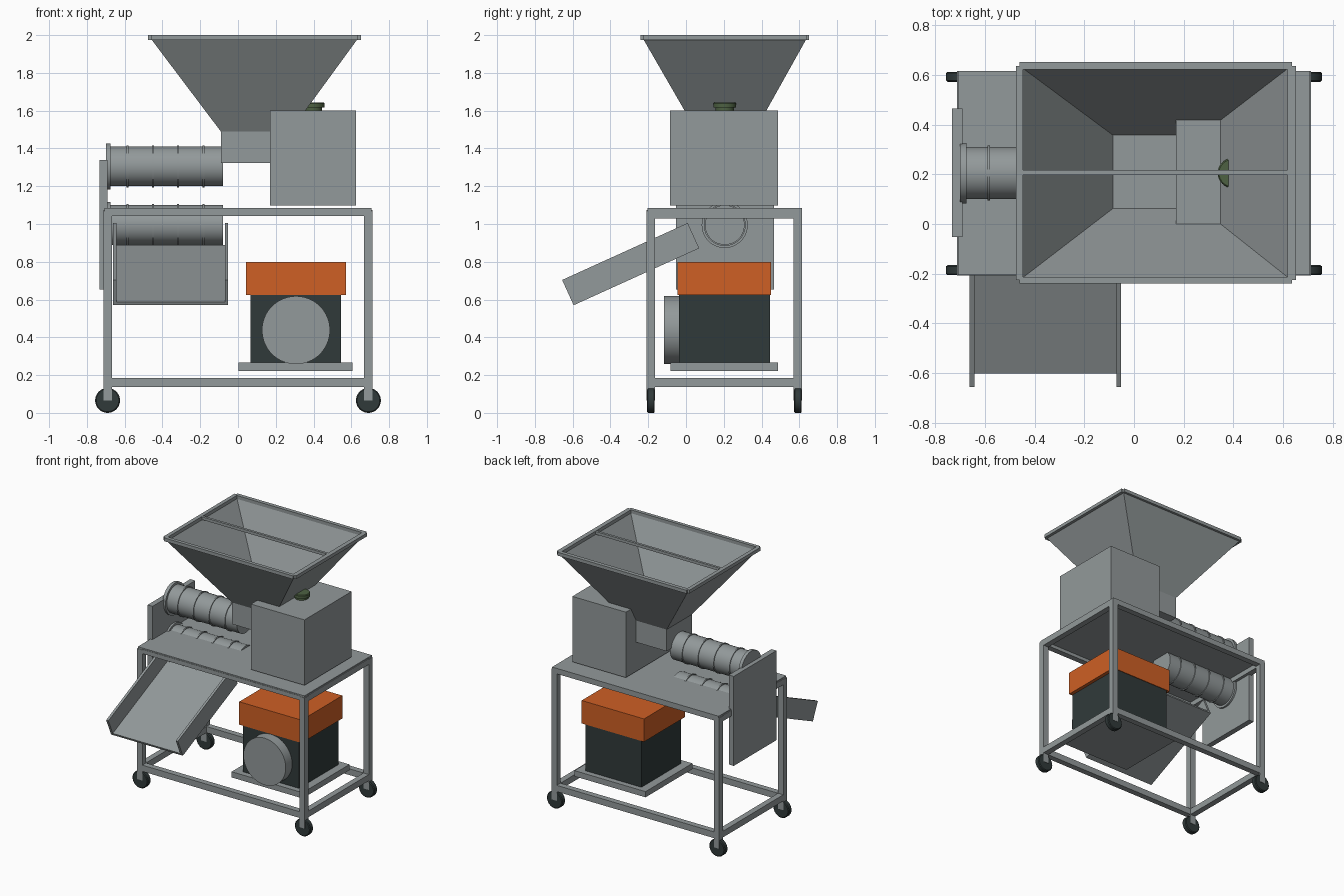
import bpy, bmesh, math
from mathutils import Matrix, Vector

old = bpy.data.objects.get("Cube")
if old:
    bpy.data.objects.remove(old, do_unlink=True)


def material(name, rgb):
    m = bpy.data.materials.new(name)
    m.use_nodes = True
    m.diffuse_color = (*rgb, 1)
    m.node_tree.nodes["Principled BSDF"].inputs["Base Color"].default_value = (*rgb, 1)
    return m


STEEL = material("steel_grey", (0.29, 0.32, 0.325))
DARK = material("charcoal", (0.03, 0.042, 0.042))
ORANGE = material("orange", (0.62, 0.115, 0.018))
GREEN = material("dark_green", (0.075, 0.12, 0.055))


def finish(name, bm, mat, smooth=False):
    mesh = bpy.data.meshes.new(name)
    bmesh.ops.recalc_face_normals(bm, faces=bm.faces)
    bm.to_mesh(mesh)
    bm.free()
    mesh.materials.append(mat)
    ob = bpy.data.objects.new(name, mesh)
    bpy.context.collection.objects.link(ob)
    if smooth:
        bpy.ops.object.select_all(action='DESELECT')
        ob.select_set(True)
        bpy.context.view_layer.objects.active = ob
        bpy.ops.object.shade_smooth_by_angle(angle=math.radians(35))
    return ob


def box(name, x, y, z, mat=STEEL):
    """Box from its (low, high) range on each axis."""
    bm = bmesh.new()
    bmesh.ops.create_cube(bm, size=1)
    for v in bm.verts:
        v.co = [(r[0] + r[1]) / 2 + c * (r[1] - r[0]) for r, c in zip((x, y, z), v.co)]
    return finish(name, bm, mat)


def lathe(name, profile, origin, axis, mat=STEEL, steps=48):
    """Solid of revolution from (distance along axis, radius) points."""
    turn = Vector((0, 0, 1)).rotation_difference(Vector(axis)).to_matrix().to_4x4()
    place = Matrix.Translation(origin) @ turn
    bm = bmesh.new()
    rings = []
    for d, r in profile:
        rings.append([bm.verts.new(place @ Vector((r * math.cos(a), r * math.sin(a), d)))
                      for a in (math.tau * i / steps for i in range(steps))])
    for a, b in zip(rings, rings[1:]):
        for i in range(steps):
            j = (i + 1) % steps
            bm.faces.new((a[i], a[j], b[j], b[i]))
    bm.faces.new(rings[0])
    bm.faces.new(rings[-1])
    return finish(name, bm, mat, True)


# Frame: legs, wheels and rails
T = 0.045
FRONT, BACK = (-0.208, -0.163), (0.57, 0.615)
LEFT, RIGHT = (0.668, 0.713), (-0.713, -0.668)
for side, xs in (("left", LEFT), ("right", RIGHT)):
    for end, ys in (("front", FRONT), ("back", BACK)):
        box(f"{end}_{side}_leg", xs, ys, (0.066, 1.07))
        mid = (sum(xs) / 2, sum(ys) / 2 - 0.02, 0.066)
        lathe(f"{end}_{side}_wheel", [(0, 0.06), (0.005, 0.066), (0.035, 0.066), (0.04, 0.06)],
              mid, (0, 1, 0), DARK, 32)
    for level, zs in (("lower", (0.137, 0.185)), ("upper", (1.03, 1.075))):
        box(f"{level}_{side}_rail", xs, (FRONT[1], BACK[0]), zs)
for end, ys in (("front", FRONT), ("back", BACK)):
    for level, zs in (("lower", (0.137, 0.185)), ("upper", (1.042, 1.075))):
        box(f"{level}_{end}_rail", (RIGHT[1], LEFT[0]), ys, zs)
box("table_top", (-0.708, 0.708), (-0.205, 0.615), (1.068, 1.084))

# Gear housing with filler cap
box("gear_housing", (0.17, 0.625), (-0.085, 0.487), (1.097, 1.6))
lathe("filler_cap", [(0, 0.048), (0.018, 0.048), (0.018, 0.06), (0.04, 0.06), (0.045, 0.055)],
      (0.397, 0.205, 1.599), (0, 0, 1), GREEN, 32)

# Hopper shell, lofted between two rectangles
bm = bmesh.new()
loops = []
for x0, x1, y0, y1, z in ((-0.087, 0.272, 0.06, 0.36, 1.49), (-0.455, 0.628, -0.222, 0.633, 1.978)):
    loops.append([bm.verts.new((x, y, z)) for x, y in ((x0, y0), (x1, y0), (x1, y1), (x0, y1))])
for i in range(4):
    j = (i + 1) % 4
    bm.faces.new((loops[0][i], loops[0][j], loops[1][j], loops[1][i]))
hopper = finish("hopper", bm, STEEL)
shell = hopper.modifiers.new("sheet", 'SOLIDIFY')
shell.thickness = 0.008
shell.offset = 0
box("hopper_throat", (-0.09, 0.274), (0.057, 0.363), (1.322, 1.492))

# Hopper rim and cross bar
RIM = (1.974, 2.0)
for end, ys in (("front", (-0.24, -0.213)), ("back", (0.622, 0.652))):
    box(f"{end}_rim", (-0.46, 0.636), ys, RIM)
for side, xs in (("left", (0.618, 0.652)), ("right", (-0.476, -0.446))):
    box(f"{side}_rim", xs, (-0.226, 0.637), RIM)
box("hopper_cross_bar", (-0.446, 0.618), (0.198, 0.217), (1.976, 1.998))

# Two ribbed barrels, each with an end flange
for label, z in (("upper", 1.305), ("lower", 0.995)):
    R = 0.105
    profile = [(0, 0.122), (0.025, 0.122), (0.025, R)]
    for k in range(4):
        at = 0.115 + 0.134 * k
        profile += [(at - 0.005, R), (at - 0.005, R + 0.006), (at + 0.005, R + 0.006), (at + 0.005, R)]
    profile.append((0.62, R))
    lathe(f"{label}_barrel", profile, (-0.7, 0.205, z), (1, 0, 0))
box("barrel_end_plate", (-0.732, -0.69), (-0.053, 0.466), (0.652, 1.34))

# Sloping discharge chute
slope = Matrix.Translation((0, -0.595, 0.57)) @ Matrix.Rotation(math.radians(24.4), 4, 'X')
LENGTH = 0.73
for name, xs, zs in (("chute_floor", (-0.655, -0.055), (0, 0.018)),
                     ("chute_right_wall", (-0.662, -0.643), (0, 0.147)),
                     ("chute_left_wall", (-0.07, -0.052), (0, 0.147))):
    box(name, xs, (0, LENGTH), zs).data.transform(slope)

# Engine on its mounting plate
box("engine_plate", (0.003, 0.607), (-0.082, 0.487), (0.222, 0.266))
box("engine_body", (0.067, 0.545), (-0.038, 0.445), (0.266, 0.625), DARK)
box("engine_cover", (0.042, 0.572), (-0.045, 0.45), (0.624, 0.8), ORANGE)
lathe("engine_starter_disc", [(0, 0.18), (0.078, 0.18)], (0.307, -0.116, 0.438), (0, 1, 0), STEEL, 64)
